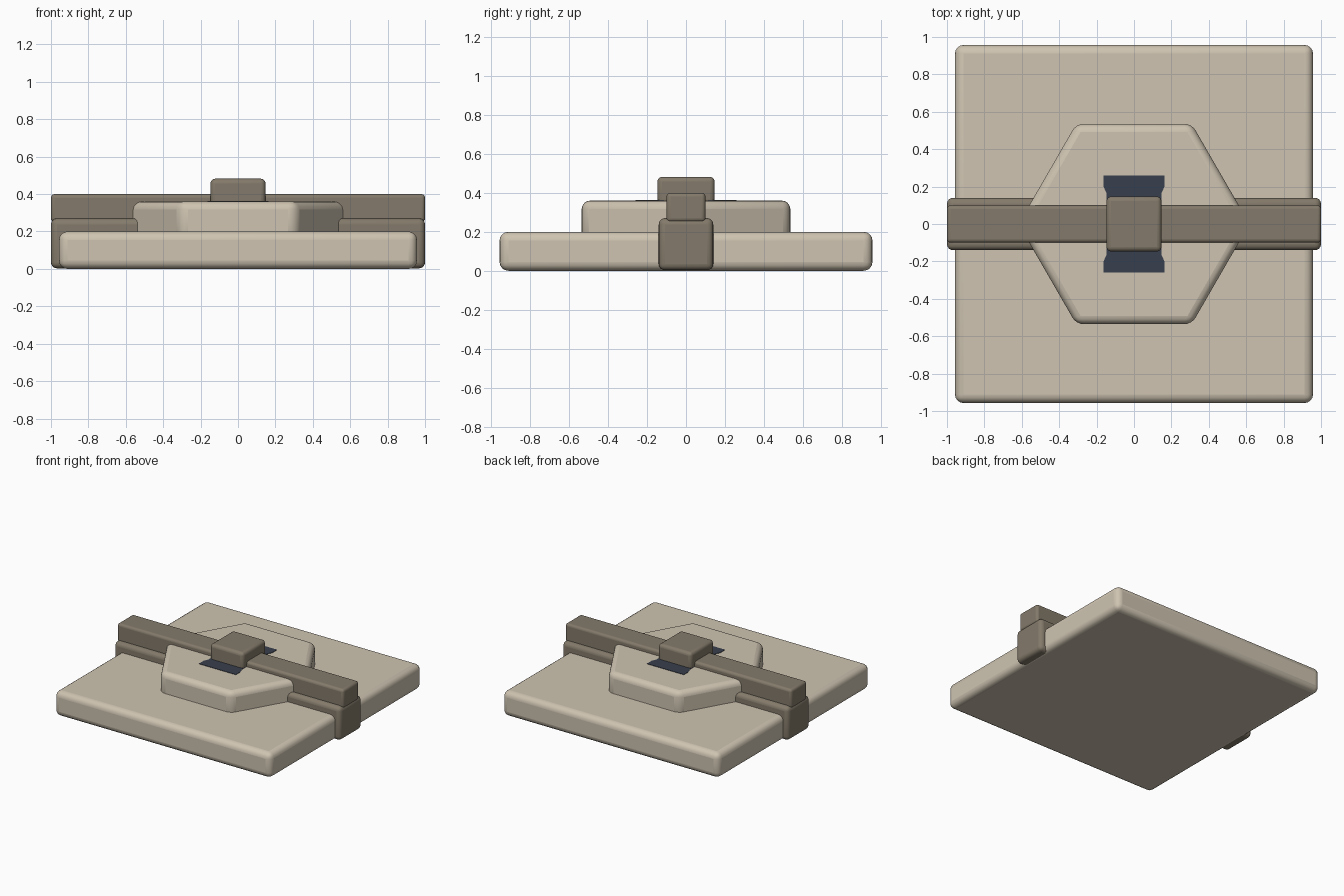
import bpy, bmesh, math

if "Cube" in bpy.data.objects:
    bpy.data.objects.remove(bpy.data.objects["Cube"])


def material(name, rgb):
    m = bpy.data.materials.new(name)
    m.diffuse_color = (*rgb, 1)
    m.use_nodes = True
    m.node_tree.nodes["Principled BSDF"].inputs["Base Color"].default_value = m.diffuse_color
    return m


SAND = material("sand", (0.62, 0.55, 0.44))
TAUPE = material("taupe", (0.23, 0.195, 0.145))
SLATE = material("dark_slate", (0.04, 0.05, 0.075))


def prism(name, outline, z0, z1, mat, bevel=0.0, segments=4):
    """Extrude a flat outline from z0 to z1 and round its edges."""
    bm = bmesh.new()
    face = bm.faces.new([bm.verts.new((x, y, z0)) for x, y in outline])
    top = bmesh.ops.extrude_face_region(bm, geom=[face])["geom"]
    for v in top:
        if isinstance(v, bmesh.types.BMVert):
            v.co.z = z1
    bmesh.ops.recalc_face_normals(bm, faces=bm.faces[:])
    mesh = bpy.data.meshes.new(name)
    bm.to_mesh(mesh)
    bm.free()
    mesh.materials.append(mat)
    ob = bpy.data.objects.new(name, mesh)
    bpy.context.collection.objects.link(ob)
    if bevel:
        b = ob.modifiers.new("round", 'BEVEL')
        b.width = bevel
        b.segments = segments
        b.limit_method = 'ANGLE'
        b.angle_limit = math.radians(30)
        bpy.ops.object.select_all(action='DESELECT')
        ob.select_set(True)
        bpy.context.view_layer.objects.active = ob
        bpy.ops.object.shade_smooth_by_angle(angle=math.radians(40))
    return ob


def rect(hx, hy):
    return [(-hx, -hy), (hx, -hy), (hx, hy), (-hx, hy)]


# Square slab at the bottom
prism("base_slab", rect(0.957, 0.957), 0, 0.2, SAND, 0.045)

# Raised hexagonal block
hexagon = [(0.618 * math.cos(i * math.pi / 3), 0.618 * math.sin(i * math.pi / 3))
           for i in range(6)]
prism("hexagon_block", hexagon, 0.15, 0.36, SAND, 0.042)

# Two stacked bars crossing the slab
prism("lower_bar", rect(1.0, 0.14), 0.003, 0.27, TAUPE, 0.032)
prism("upper_bar", rect(1.0, 0.1), 0.25, 0.4, TAUPE, 0.02)

# Central cap over the bars
prism("centre_cap", rect(0.147, 0.147), 0.34, 0.482, TAUPE, 0.025)

# Thin waisted inlay under the cap
quarter = [(0.145, 0.0), (0.147, 0.165), (0.163, 0.2), (0.163, 0.26)]
right = [(x, -y) for x, y in reversed(quarter[1:])] + quarter
left = [(-x, -y) for x, y in right]
prism("inlay_plate", right + left, 0.356, 0.363, SLATE)
